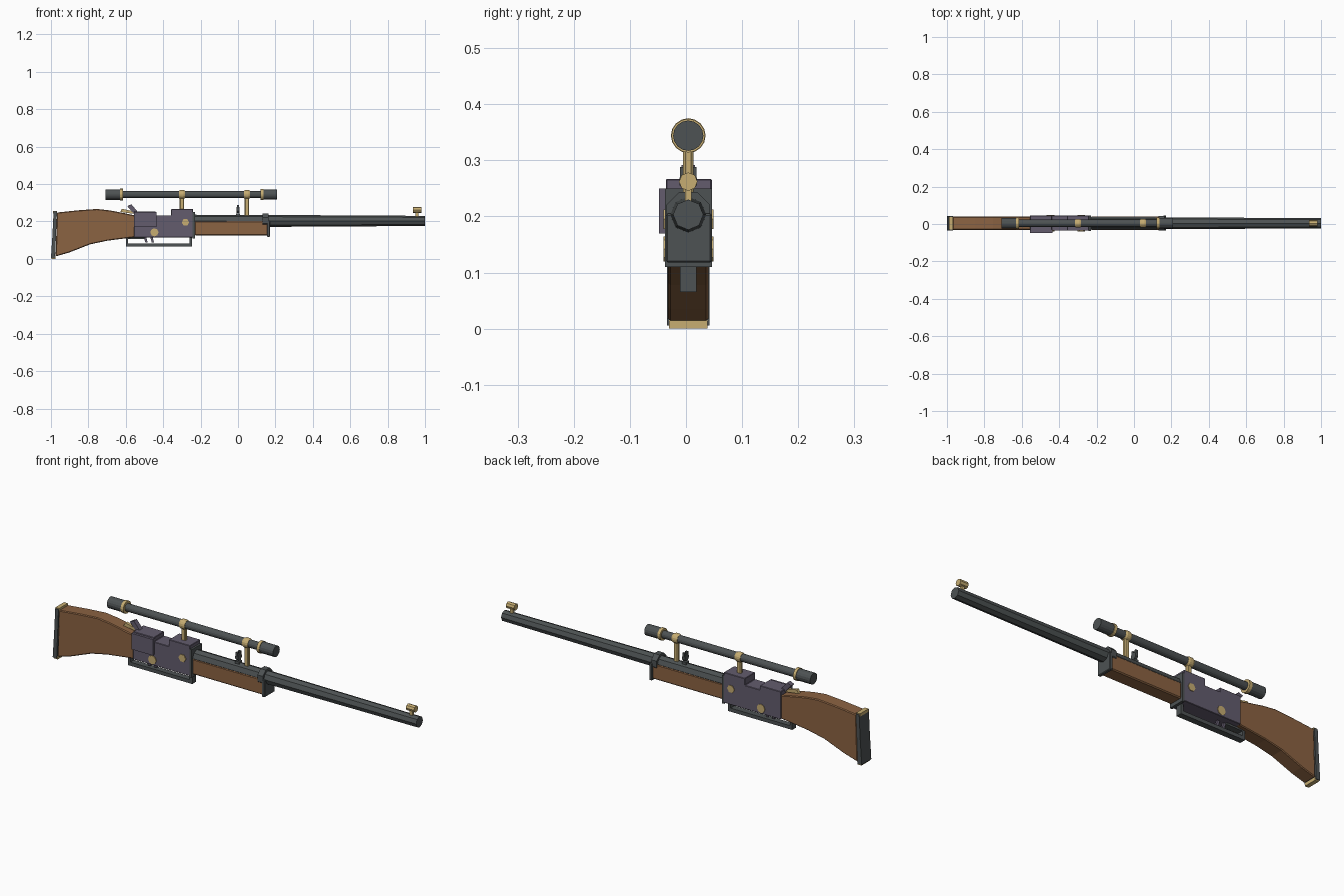
import bpy, bmesh, math
from mathutils import Vector

if "Cube" in bpy.data.objects:
    bpy.data.objects.remove(bpy.data.objects["Cube"])

C = 0.004  # y of the bore line


def mat(name, rgb):
    m = bpy.data.materials.new(name)
    m.diffuse_color = (*rgb, 1)
    m.use_nodes = True
    m.node_tree.nodes["Principled BSDF"].inputs["Base Color"].default_value = m.diffuse_color
    return m


WOOD = mat("walnut wood", (0.26, 0.125, 0.055))
DARK = mat("dark steel", (0.075, 0.085, 0.087))
GREY = mat("violet grey steel", (0.125, 0.107, 0.155))
BRASS = mat("brass", (0.57, 0.42, 0.17))


def finish(name, bm, m, bevel=0):
    bmesh.ops.recalc_face_normals(bm, faces=bm.faces)
    me = bpy.data.meshes.new(name)
    bm.to_mesh(me)
    bm.free()
    me.materials.append(m)
    ob = bpy.data.objects.new(name, me)
    bpy.context.collection.objects.link(ob)
    if bevel:
        b = ob.modifiers.new("bevel", 'BEVEL')
        b.width, b.segments = bevel, 1
    return ob


def slab(name, pts, y0, y1, m, bevel=0):
    """Side profile in x, z extruded from y0 to y1."""
    bm = bmesh.new()
    f = bm.faces.new([bm.verts.new((x, y0, z)) for x, z in pts])
    r = bmesh.ops.extrude_face_region(bm, geom=[f])
    for v in r["geom"]:
        if isinstance(v, bmesh.types.BMVert):
            v.co.y = y1
    return finish(name, bm, m, bevel)


def box(name, x0, x1, y0, y1, z0, z1, m, bevel=0):
    return slab(name, [(x0, z0), (x1, z0), (x1, z1), (x0, z1)], y0, y1, m, bevel)


def lathe(name, stations, z, m, n=16, axis='x', at=(0, C), turn=0.0):
    """Solid of (position, radius) stations along x at height z, or along y at x = at[0]."""
    bm = bmesh.new()
    rings = []
    for p, r in stations:
        ring = []
        for i in range(n):
            a = 2 * math.pi * i / n + turn
            u, w = r * math.cos(a), r * math.sin(a)
            ring.append(bm.verts.new((p, at[1] + u, z + w) if axis == 'x' else (at[0] + u, p, z + w)))
        rings.append(ring)
    for a, b in zip(rings, rings[1:]):
        for i in range(n):
            bm.faces.new((a[i], a[(i + 1) % n], b[(i + 1) % n], b[i]))
    bm.faces.new(rings[0])
    bm.faces.new(rings[-1])
    return finish(name, bm, m)


# Butt stock with steel plate and brass end caps
slab("butt_stock", [(-.975, .013), (-.9, .035), (-.79, .078), (-.7, .097), (-.6, .11), (-.54, .117), (-.54, .23),
                    (-.6, .243), (-.684, .259), (-.754, .267), (-.85, .26), (-.968, .248)],
     C - .036, C + .036, WOOD, .004)
slab("butt_plate", [(-1, .006), (-.978, .006), (-.968, .252), (-.986, .252), (-.992, .13)],
     C - .038, C + .038, DARK)
for nm, x, z in (("butt_heel_cap", -.979, .25), ("butt_toe_cap", -.987, .0085)):
    box(nm, x - .009, x + .012, C - .034, C + .034, z - .0085, z + .0065, BRASS)

# Receiver with stepped top, side plate, hammer and tang
slab("receiver", [(-.555, .115), (-.24, .115), (-.24, .267), (-.357, .267), (-.357, .233), (-.44, .233),
                  (-.44, .254), (-.555, .254)], C - .040, C + .042, GREY, .002)
box("side_plate", -.555, -.437, -.048, -.03, .17, .25, GREY)
slab("hammer", [(-.56, .245), (-.535, .25), (-.57, .292), (-.592, .282)], C - .012, C + .012, GREY)
slab("tang", [(-.63, .251), (-.55, .24), (-.55, .252), (-.62, .268)], C - .008, C + .008, BRASS)
box("receiver_collar", -.243, -.23, C - .041, C + .042, .11, .25, DARK)
for side, y in (("front", C - .041), ("back", C + .040)):
    for i, (x, z, r, n) in enumerate(((-.447, .142, .022, 8), (-.281, .195, .02, 6))):
        lathe(f"{side}_bolt_{i}", [(y - .003, r), (y + .005, r)], z, BRASS, n, 'y', (x, 0))

# Trigger guard frame and twin triggers
box("guard_bar", -.6, -.245, C - .015, C + .015, .065, .083, DARK)
box("guard_rear_post", -.6, -.587, C - .015, C + .015, .083, .122, DARK)
box("guard_front_post", -.26, -.245, C - .015, C + .015, .083, .117, DARK)
box("guard_rear_tab", -.6, -.5, C - .015, C + .015, .106, .117, DARK)
for i, x in enumerate((-.497, -.463)):
    slab(f"trigger_{i}", [(x - .008, .12), (x + .006, .12), (x + .014, .088), (x + .002, .088)],
         C - .006, C + .006, GREY)

# Octagonal barrel, fore-end and cap
lathe("barrel", [(-.24, .033), (.15, .032), (1, .027)], .203, DARK, 8)
box("fore_end", -.232, .16, C - .035, C + .035, .125, .203, WOOD, .005)
lathe("barrel_band", [(.132, .042), (.162, .042)], .205, DARK, 8, turn=math.pi / 8)
box("fore_end_cap", .156, .172, C - .04, C + .042, .118, .205, DARK, .003)

# Sights
box("rear_sight_base", -.012, .012, C - .012, C + .012, .225, .243, DARK)
lathe("rear_sight_leaf", [(-.007, .017), (.007, .017)], .262, DARK, 8, turn=math.pi / 8)
for s in (-1, 1):
    box("rear_sight_ear", -.006, .006, C + s * .01 - .005, C + s * .01 + .005, .262, .288, DARK)
box("front_sight_post", .95, .966, C - .006, C + .006, .22, .262, BRASS)
lathe("front_sight_hood", [(.936, .0165), (.981, .0165)], .262, BRASS, 8)

# Telescopic sight with brass rings and mounts
Z = .344
lathe("scope_tube", [(-.64, .019), (.15, .019)], Z, DARK)
lathe("scope_eyepiece", [(-.708, .028), (-.628, .028)], Z, DARK)
lathe("scope_objective", [(.134, .027), (.209, .027)], Z, DARK)
lathe("eyepiece_ring", [(-.63, .031), (-.615, .031)], Z, BRASS)
lathe("objective_ring", [(.12, .03), (.135, .03)], Z, BRASS)
for i, (x, z0) in enumerate(((-.3, .26), (.048, .225))):
    lathe(f"mount_ring_{i}", [(x - .016, .0205), (x - .008, .024), (x + .008, .024), (x + .016, .0205)], Z, BRASS)
    box(f"mount_post_{i}", x - .012, x + .012, C - .009, C + .009, z0, .33, BRASS, .004)
